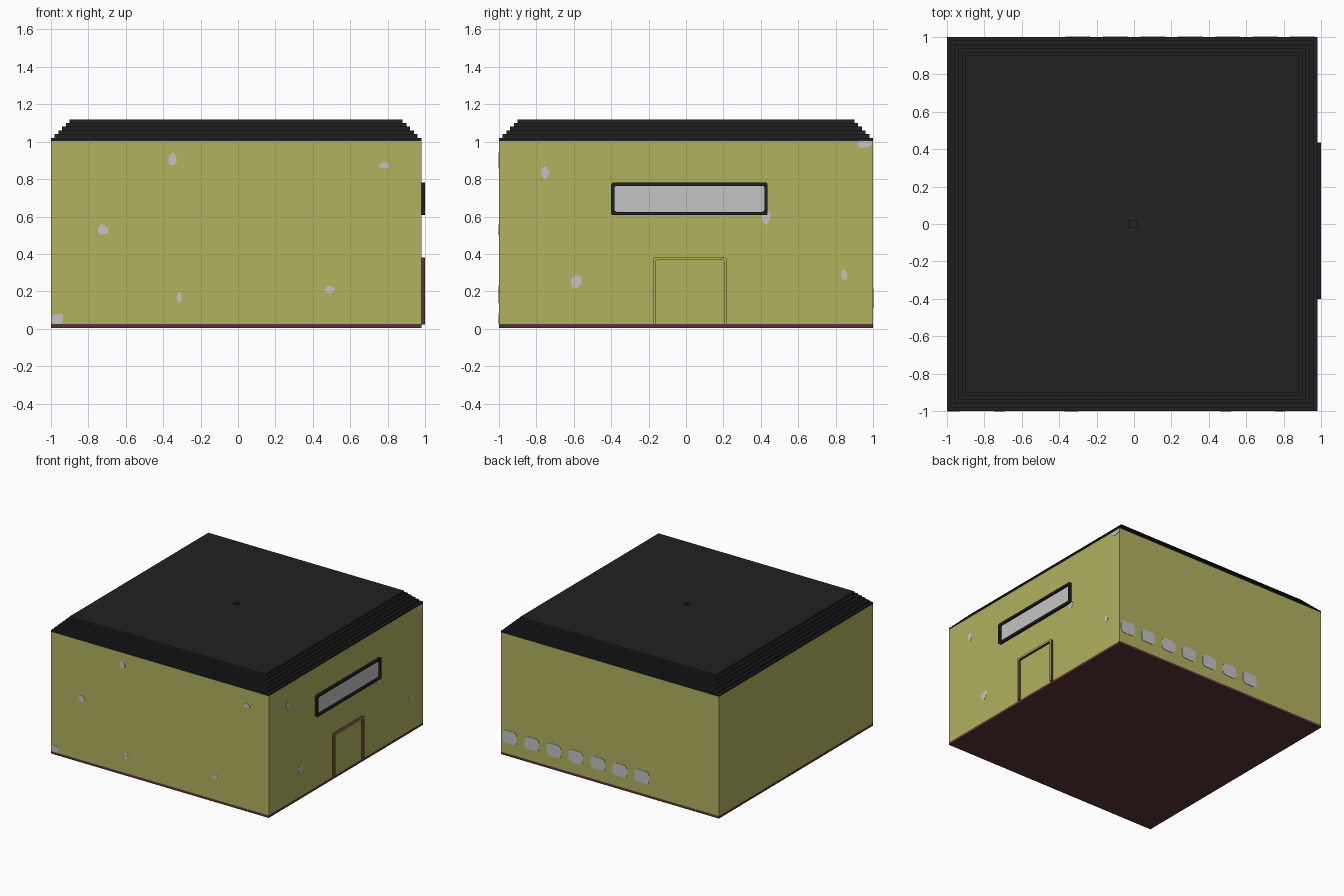
import bpy, bmesh, math, random

if "Cube" in bpy.data.objects:
    bpy.data.objects.remove(bpy.data.objects["Cube"])

random.seed(4)


def material(name, rgb):
    m = bpy.data.materials.new(name)
    m.diffuse_color = (*rgb, 1)
    m.use_nodes = True
    m.node_tree.nodes["Principled BSDF"].inputs["Base Color"].default_value = m.diffuse_color
    return m


OLIVE = material("olive wall", (0.445, 0.445, 0.115))
BLACK = material("roof black", (0.015, 0.015, 0.015))
BROWN = material("red brown", (0.107, 0.033, 0.036))
GREY = material("pale grey", (0.552, 0.552, 0.552))


def finish(name, bm, *mats):
    bmesh.ops.recalc_face_normals(bm, faces=bm.faces)
    me = bpy.data.meshes.new(name)
    bm.to_mesh(me)
    bm.free()
    for m in mats:
        me.materials.append(m)
    ob = bpy.data.objects.new(name, me)
    bpy.context.collection.objects.link(ob)
    return ob


# wall coordinates: u along the wall, v up, d outwards
def right_wall(u, v, d): return (0.98 + d, u, v)
def front_wall(u, v, d): return (u, -1 - d, v)
def back_wall(u, v, d): return (u, 1 + d, v)


def rounded_rect(u0, u1, v0, v1, r, n=4):
    pts = []
    corners = [(u1 - r, v1 - r), (u0 + r, v1 - r), (u0 + r, v0 + r), (u1 - r, v0 + r)]
    for k, (cu, cv) in enumerate(corners):
        for i in range(n + 1):
            a = math.radians(90 * (k + i / n))
            pts.append((cu + r * math.cos(a), cv + r * math.sin(a)))
    return pts


def plate(name, wall, pts, thick, mat):
    bm = bmesh.new()
    lo = [bm.verts.new(wall(u, v, 0)) for u, v in pts]
    hi = [bm.verts.new(wall(u, v, thick)) for u, v in pts]
    bm.faces.new(lo)
    bm.faces.new(hi)
    for i in range(len(pts)):
        j = (i + 1) % len(pts)
        bm.faces.new((lo[i], lo[j], hi[j], hi[i]))
    return finish(name, bm, mat)


def frame(name, wall, outer, inner, depth, side_mat, front_mat, closed=True):
    bm = bmesh.new()
    rings = [[bm.verts.new(wall(u, v, d)) for u, v in pts]
             for pts, d in ((outer, 0), (outer, depth), (inner, depth), (inner, 0))]
    n = len(outer)
    for k in range(4):
        a, b = rings[k], rings[(k + 1) % 4]
        for i in range(n if closed else n - 1):
            j = (i + 1) % n
            f = bm.faces.new((a[i], a[j], b[j], b[i]))
            f.material_index = 1 if k == 1 else 0
    if not closed:
        for i in (0, n - 1):
            bm.faces.new([r[i] for r in rings])
    return finish(name, bm, side_mat, front_mat)


def slab(name, layers, mat, recess=False):
    """Stack of rectangles given as (inset, z)."""
    bm = bmesh.new()
    rings = []
    for s, z in layers:
        xs, xe, ys, ye = -1 + s, 0.98 - s, -1 + s, 1 - s
        rings.append([bm.verts.new((x, y, z))
                      for x, y in ((xs, ys), (xe, ys), (xe, ye), (xs, ye))])
    for a, b in zip(rings, rings[1:]):
        for i in range(4):
            j = (i + 1) % 4
            bm.faces.new((a[i], a[j], b[j], b[i]))
    bm.faces.new(rings[0][::-1])
    top = rings[-1]
    if recess:  # small square drain in the middle of the top
        for z in (layers[-1][1], layers[-1][1] - 0.01):
            ring = [bm.verts.new((-0.01 + 0.02 * sx, 0.02 * sy, z))
                    for sx, sy in ((-1, -1), (1, -1), (1, 1), (-1, 1))]
            for i in range(4):
                j = (i + 1) % 4
                bm.faces.new((top[i], top[j], ring[j], ring[i]))
            top = ring
    bm.faces.new(top)
    return finish(name, bm, mat)


# main body
slab("floor_slab", [(0, 0.005), (0, 0.025)], BROWN)
slab("walls", [(0, 0.025), (0, 1.005)], OLIVE)

# stepped roof
steps = []
for i in range(6):
    steps += [(0.02 * i, 1.005 if i == 0 else 1.0 + 0.02 * i), (0.02 * i, 1.02 + 0.02 * i)]
slab("stepped_roof", steps, BLACK, recess=True)

# wide window on the right wall
t = 0.018
frame("window_frame", right_wall,
      rounded_rect(-0.40, 0.437, 0.607, 0.782, 0.012),
      rounded_rect(-0.40 + t, 0.437 - t, 0.607 + t, 0.782 - t, 0.012), 0.02, BLACK, BLACK)
plate("window_glass", right_wall,
      rounded_rect(-0.39, 0.427, 0.617, 0.772, 0.01), 0.004, GREY)


# door surround, open at the bottom
def arch(u0, u1, v0, v1, r):
    pts = rounded_rect(u0, u1, v0, v1, r)[:10]
    return [(u1, v0)] + pts + [(u0, v0)]


t = 0.015
frame("door_frame", right_wall, arch(-0.176, 0.217, 0.022, 0.382, 0.01),
      arch(-0.176 + t, 0.217 - t, 0.022, 0.382 - t, 0.008), 0.02, BROWN, OLIVE, closed=False)

# row of small windows low on the back wall
for k in range(7):
    u = 0.90 - 0.2 * k
    plate(f"back_window_{k + 1}", back_wall,
          rounded_rect(u - 0.065, u + 0.065, 0.112, 0.215, 0.03), 0.003, GREY)


# irregular worn patches: centre u, centre v, width, height
def patches(label, wall, spots, umin, umax):
    for k, (u, v, w, h) in enumerate(spots):
        pts = []
        for i in range(9):
            a = math.tau * i / 9
            r = random.uniform(0.36, 0.54)
            pts.append((min(umax, max(umin, u + w * r * math.cos(a))),
                        min(1.003, max(0.026, v + h * r * math.sin(a)))))
        plate(f"{label}_{k + 1}", wall, pts, 0.002, GREY)


patches("front_patch", front_wall,
        [(-0.35, 0.91, 0.055, 0.075), (0.78, 0.875, 0.07, 0.035), (-0.72, 0.53, 0.06, 0.065),
         (0.49, 0.21, 0.06, 0.045), (-0.315, 0.165, 0.03, 0.065), (-0.965, 0.05, 0.075, 0.08)],
        -0.998, 0.978)
patches("right_patch", right_wall,
        [(-0.755, 0.835, 0.05, 0.08), (0.955, 0.99, 0.09, 0.055), (0.43, 0.60, 0.055, 0.085),
         (-0.585, 0.25, 0.065, 0.075), (0.845, 0.285, 0.04, 0.07)],
        -0.998, 0.998)
